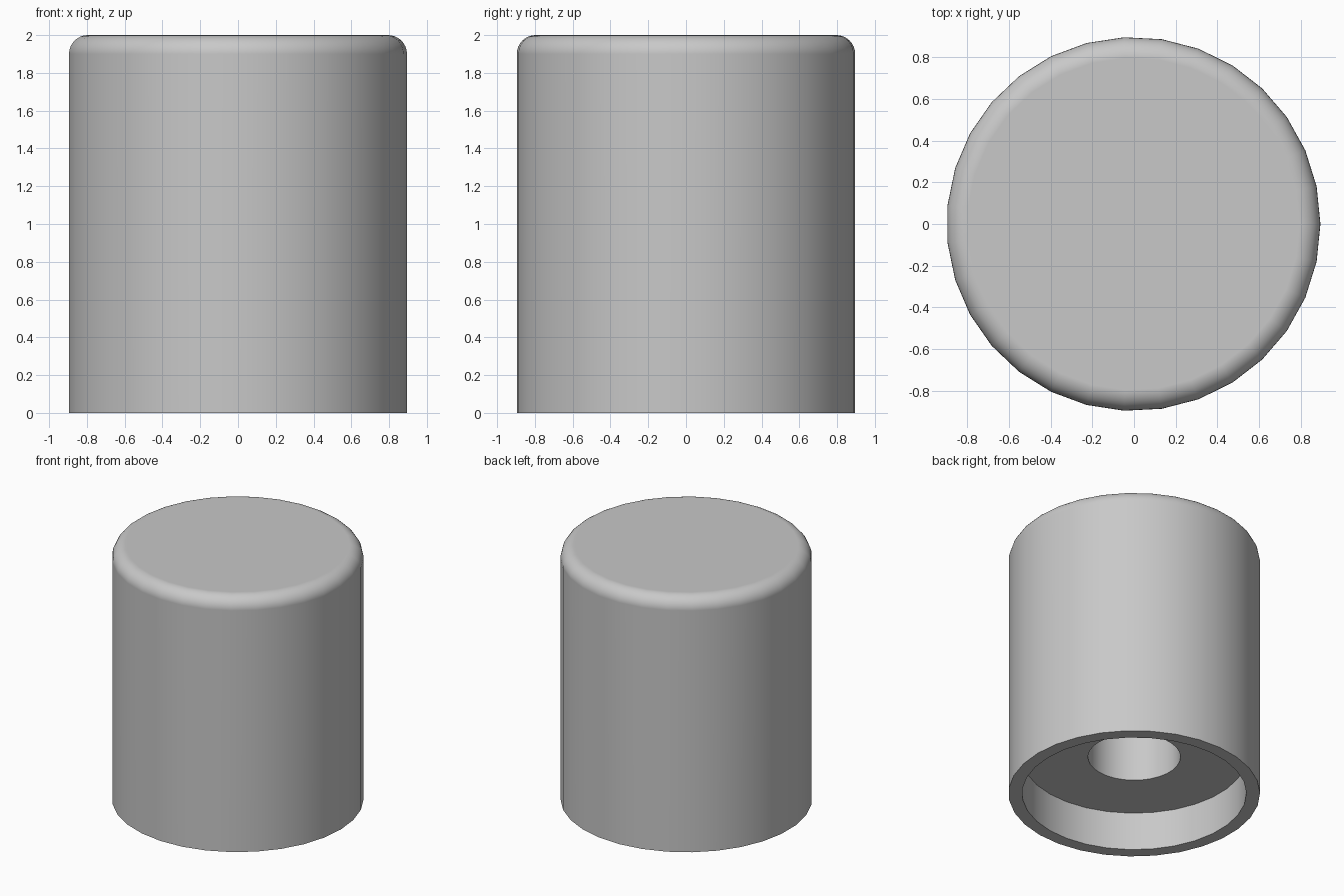
import bpy, bmesh
from math import sin, cos, pi, radians

SIDES = 31
RADIUS, HEIGHT, FILLET = 0.897, 2.0, 0.1
RECESS_RADIUS, RECESS_DEPTH = 0.8, 0.3
BORE_RADIUS, BORE_TOP = 0.33, 1.5
FILLET_STEPS = 8

cube = bpy.data.objects.get("Cube")
if cube:
    bpy.data.objects.remove(cube, do_unlink=True)

# Single grey colour
grey = bpy.data.materials.new("light grey")
grey.use_nodes = True
colour = (0.58, 0.58, 0.58, 1)
grey.diffuse_color = colour
grey.node_tree.nodes["Principled BSDF"].inputs["Base Color"].default_value = colour

# Cross-section: bore end, recess, bottom rim, outer wall, rounded top edge
profile = [
    (BORE_RADIUS, BORE_TOP),
    (BORE_RADIUS, RECESS_DEPTH),
    (RECESS_RADIUS, RECESS_DEPTH),
    (RECESS_RADIUS, 0),
    (RADIUS, 0),
]
for i in range(FILLET_STEPS + 1):
    a = pi / 2 * i / FILLET_STEPS
    profile.append((RADIUS - FILLET + FILLET * cos(a),
                    HEIGHT - FILLET + FILLET * sin(a)))

# Turn the section around the vertical axis, centring the odd-sided ring
shift = -RADIUS * (1 - cos(pi / SIDES)) / 2
bm = bmesh.new()
rings = [[bm.verts.new((r * cos(2 * pi * k / SIDES) + shift,
                        r * sin(2 * pi * k / SIDES), z))
          for k in range(SIDES)] for r, z in profile]
for low, high in zip(rings, rings[1:]):
    for k in range(SIDES):
        n = (k + 1) % SIDES
        bm.faces.new((low[k], low[n], high[n], high[k]))
bm.faces.new(rings[0][::-1])
bm.faces.new(rings[-1])
bmesh.ops.recalc_face_normals(bm, faces=bm.faces[:])

mesh = bpy.data.meshes.new("knob_body")
bm.to_mesh(mesh)
bm.free()
mesh.materials.append(grey)
knob = bpy.data.objects.new("knob_body", mesh)
bpy.context.collection.objects.link(knob)

# Smooth walls with crisp rims and a flat top
bpy.ops.object.select_all(action="DESELECT")
knob.select_set(True)
bpy.context.view_layer.objects.active = knob
bpy.ops.object.shade_smooth_by_angle(angle=radians(30))
weighted = knob.modifiers.new("even_shading", "WEIGHTED_NORMAL")
weighted.keep_sharp = True
